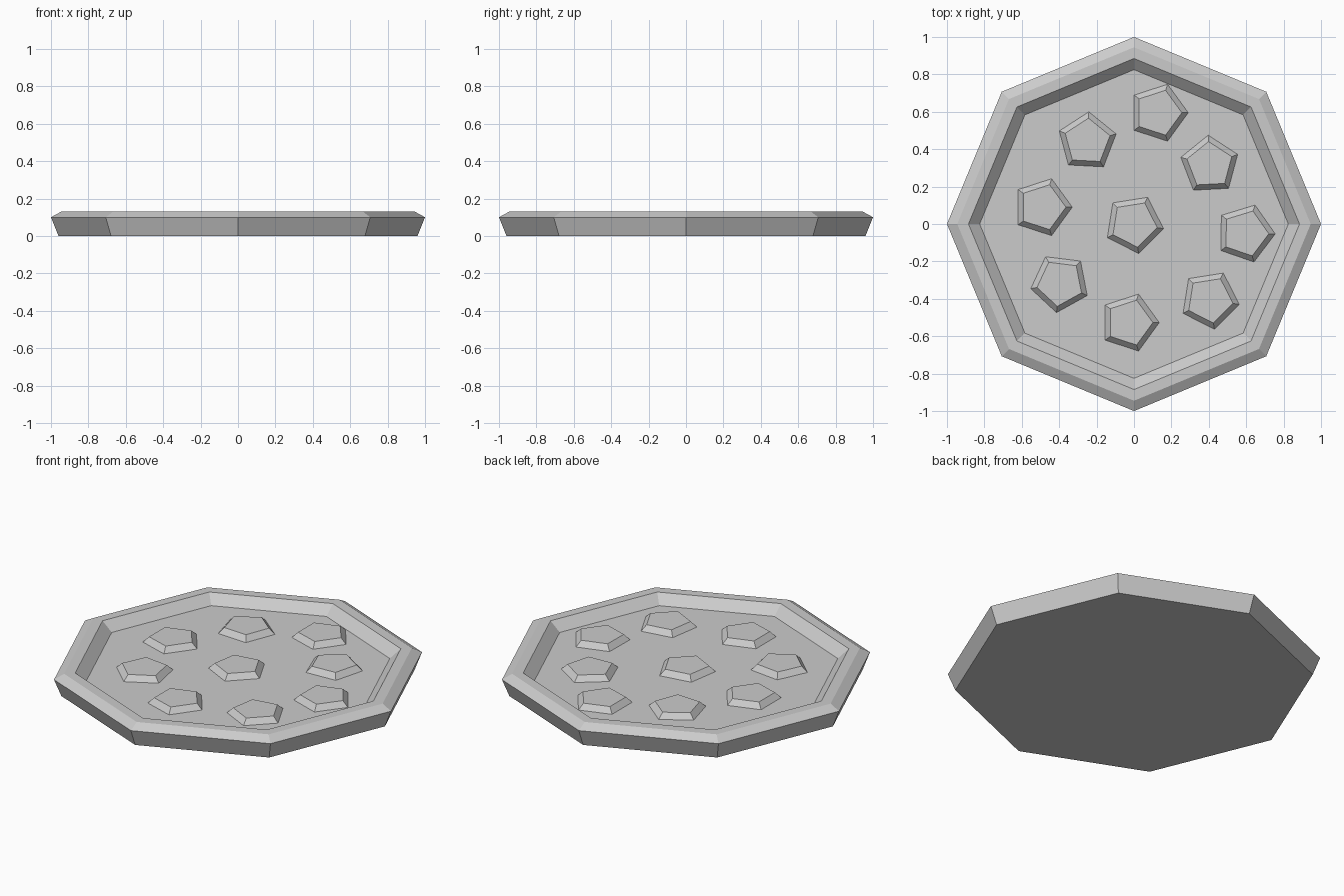
import bpy
import bmesh
from math import cos, sin, radians, tau

cube = bpy.data.objects.get("Cube")
if cube:
    bpy.data.objects.remove(cube, do_unlink=True)

stone = bpy.data.materials.new("light_grey_stone")
stone.use_nodes = True
stone.diffuse_color = (0.6, 0.6, 0.6, 1)
stone.node_tree.nodes["Principled BSDF"].inputs["Base Color"].default_value = (0.6, 0.6, 0.6, 1)


def lathe(name, sides, profile, centre=(0, 0), turn=0, base=True):
    """Join polygon rings of (radius, height) and cap the last, and the first if wanted."""
    bm = bmesh.new()
    angles = [radians(turn) + tau * i / sides for i in range(sides)]
    rings = [[bm.verts.new((r * cos(a), r * sin(a), z)) for a in angles] for r, z in profile]
    for low, high in zip(rings, rings[1:]):
        for i in range(sides):
            j = (i + 1) % sides
            bm.faces.new((low[i], low[j], high[j], high[i]))
    bm.faces.new(rings[-1])
    if base:
        bm.faces.new(rings[0][::-1])
    mesh = bpy.data.meshes.new(name)
    bm.to_mesh(mesh)
    bm.free()
    mesh.materials.append(stone)
    obj = bpy.data.objects.new(name, mesh)
    obj.location = (*centre, 0)
    bpy.context.collection.objects.link(obj)
    return obj


# Eight-sided tray: flared side, bevelled rim and sunken floor
FLOOR = 0.077
lathe("tray", 8, [(0.96, 0), (1, 0.1), (0.945, 0.13), (0.885, 0.13), (0.825, FLOOR)])

# Five-sided studs on the floor: x, y, turn in degrees
studs = [
    (0, 0, -9), (0.13, 0.595, 0), (-0.25, 0.44, 15),
    (0.405, 0.315, 21), (-0.49, 0.09, 0), (0.595, -0.05, -1),
    (-0.395, -0.315, -25), (0.405, -0.405, -9), (-0.025, -0.527, 0),
]
for n, (x, y, turn) in enumerate(studs, 1):
    lathe(f"stud_{n}", 5, [(0.16, FLOOR), (0.126, 0.108)], (x, y), turn, base=False)
